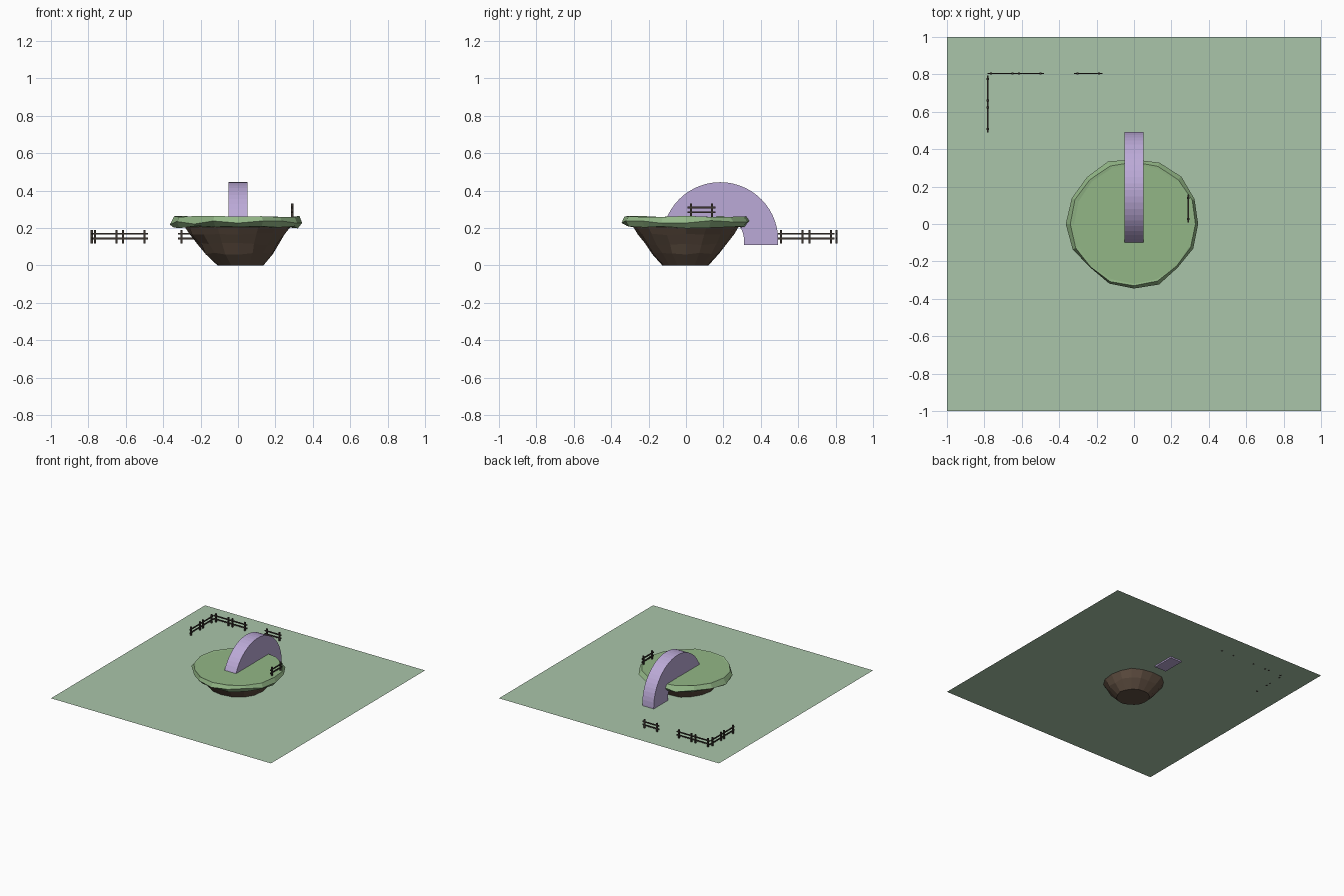
import bpy, bmesh, math, random

if "Cube" in bpy.data.objects:
    bpy.data.objects.remove(bpy.data.objects["Cube"])
random.seed(7)

def material(name, rgb):
    m = bpy.data.materials.new(name)
    m.diffuse_color = (*rgb, 1)
    m.use_nodes = True
    m.node_tree.nodes["Principled BSDF"].inputs["Base Color"].default_value = m.diffuse_color
    return m

GROUND = material("pale_green", (0.40, 0.56, 0.40))
GRASS = material("grass_green", (0.29, 0.47, 0.24))
ROCK = material("earth_brown", (0.12, 0.08, 0.055))
LILAC = material("lilac", (0.50, 0.40, 0.68))
WOOD = material("dark_wood", (0.045, 0.036, 0.03))

def finish(bm, name, mat):
    bmesh.ops.recalc_face_normals(bm, faces=bm.faces)
    me = bpy.data.meshes.new(name)
    bm.to_mesh(me)
    bm.free()
    me.materials.append(mat)
    ob = bpy.data.objects.new(name, me)
    bpy.context.collection.objects.link(ob)
    return ob

def loft(name, rings, mat):
    """Closed faceted solid through rings of points."""
    bm = bmesh.new()
    vs = [[bm.verts.new(p) for p in r] for r in rings]
    n = len(rings[0])
    for a, b in zip(vs, vs[1:]):
        for i in range(n):
            j = (i + 1) % n
            bm.faces.new((a[i], a[j], b[j], b[i]))
    bm.faces.new(vs[0])
    bm.faces.new(vs[-1])
    return finish(bm, name, mat)

def ring(radii, z, jz=0.0, jr=0.0, cx=0.0):
    pts = []
    for i, r in enumerate(radii):
        a = 2 * math.pi * i / len(radii)
        q = r + random.uniform(-jr, jr)
        pts.append((cx + q * math.cos(a), q * math.sin(a), z + random.uniform(-jz, jz)))
    return pts

# ground sheet
bm = bmesh.new()
bmesh.ops.create_grid(bm, x_segments=1, y_segments=1, size=1)
bmesh.ops.translate(bm, verts=bm.verts, vec=(0, 0, 0.12))
finish(bm, "ground", GROUND)

# grassy island top with a ragged rim
rim = [.343, .35, .358, .355, .345, .362, .355, .36, .365, .355, .33, .345, .345, .35, .33, .343]
loft("island_grass", [
    ring([r * 0.83 for r in rim], 0.205),
    ring([r * 0.93 for r in rim], 0.207, 0.010, 0.008),
    ring(rim, 0.228, 0.013),
    ring([0.5 * r + 0.158 for r in rim], 0.262, 0.004, 0.004),
    ring([0.32] * 16, 0.260),
], GRASS)

# rocky bowl under the island
loft("island_rock", [
    ring([0.122] * 16, 0.0, 0, 0.005, 0.01),
    ring([0.185] * 16, 0.062, 0.006, 0.009, 0.005),
    ring([0.222] * 16, 0.115, 0.006, 0.010),
    ring([0.258] * 16, 0.165, 0.006, 0.008),
    ring([0.287] * 16, 0.210, 0.004, 0.004),
], ROCK)

# arched bridge: half ring with short straight legs
CY, CZ, RO, RI, SEG = 0.183, 0.135, 0.31, 0.127, 28
path = [(0, 0.108 - CZ)] + [(math.pi * i / SEG, 0) for i in range(SEG + 1)] + [(math.pi, 0.108 - CZ)]
sections = []
for a, dz in path:
    c, s = math.cos(a), math.sin(a)
    sections.append([(x, CY + r * c, CZ + r * s + dz)
                     for x, r in ((-.052, RI), (.052, RI), (.052, RO), (-.052, RO))])
bridge = loft("arch_bridge", sections, LILAC)

# fence sections: two posts and two rails each
def fence(name, x, y, z, along_y):
    bm = bmesh.new()
    def box(u, h, su, sv, sh):
        vs = bmesh.ops.create_cube(bm, size=1)["verts"]
        for v in vs:
            a, b = u + v.co.x * su, v.co.y * sv
            zz = z + h + v.co.z * sh
            v.co = (x + b, y + a, zz) if along_y else (x + a, y + b, zz)
    for u in (-0.057, 0.057):
        box(u, 0.034, 0.011, 0.011, 0.072)
    for h in (0.024, 0.050):
        box(0, h, 0.152, 0.007, 0.009)
    finish(bm, name, WOOD)

fence("fence_back_a", -0.707, 0.805, 0.12, False)
fence("fence_back_b", -0.557, 0.805, 0.12, False)
fence("fence_back_c", -0.245, 0.805, 0.12, False)
fence("fence_side_a", -0.782, 0.718, 0.12, True)
fence("fence_side_b", -0.782, 0.565, 0.12, True)
fence("fence_island", 0.290, 0.083, 0.26, True)
